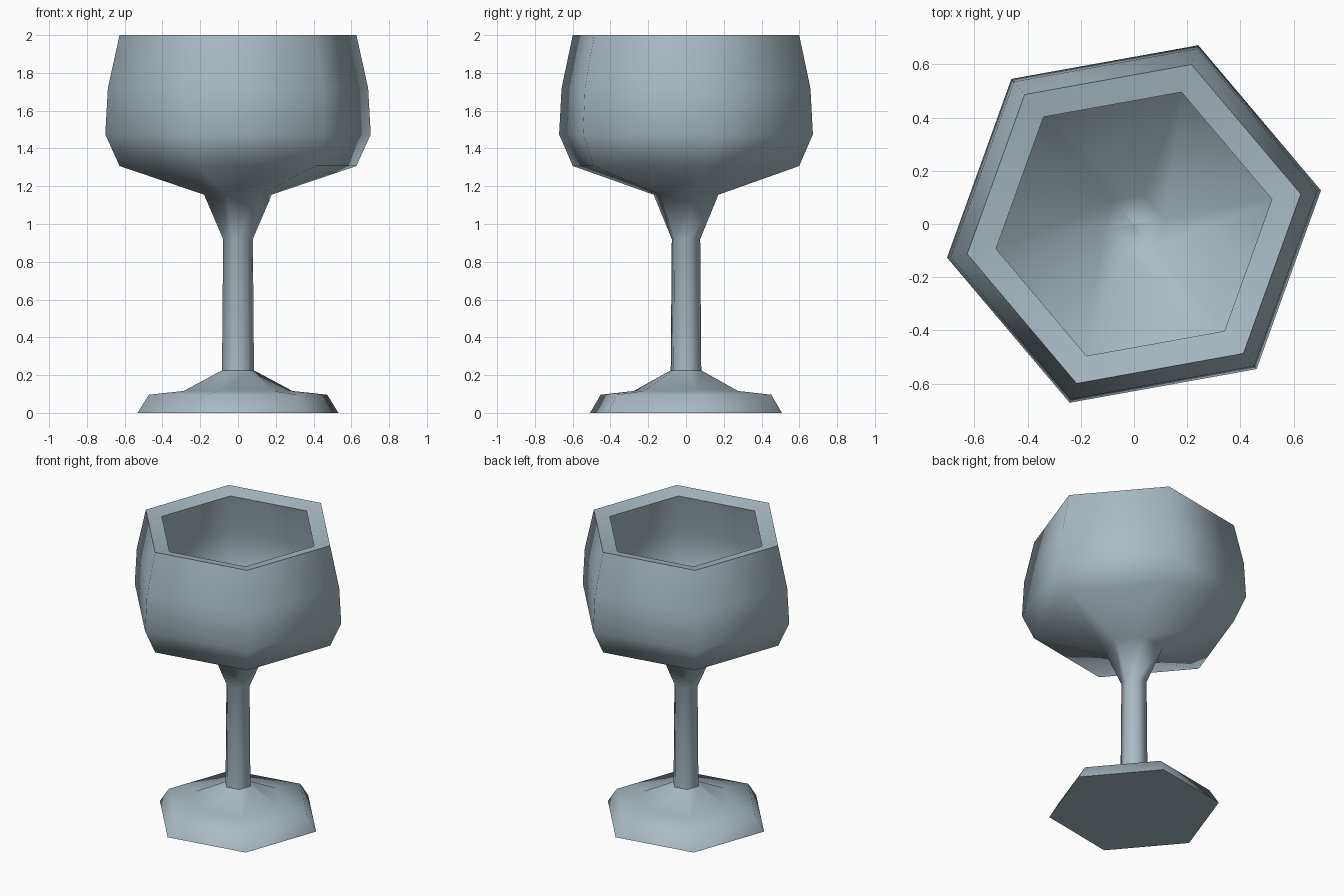
import bpy, bmesh, math

if "Cube" in bpy.data.objects:
    bpy.data.objects.remove(bpy.data.objects["Cube"])

SIDES = 6
TURN = math.radians(10.2)

glass = bpy.data.materials.new("blue grey")
glass.diffuse_color = (0.40, 0.50, 0.55, 1)
glass.use_nodes = True
glass.node_tree.nodes["Principled BSDF"].inputs["Base Color"].default_value = glass.diffuse_color

# Outer profile (radius, height): foot, stem, bowl, rim
PROFILE = [(0.54, 0), (0.48, 0.096), (0.293, 0.116), (0.086, 0.225),
           (0.08, 0.92), (0.182, 1.155), (0.637, 1.307),
           (0.714, 1.475), (0.7, 1.72), (0.637, 2.0)]
SHARP = (0, 3, 9)  # hard rings: foot edge, stem base, rim

# Six-sided lathe with a closed bottom and an open top
bm = bmesh.new()
rings = []
for r, z in PROFILE:
    rings.append([bm.verts.new((r * math.cos(TURN + i * math.tau / SIDES),
                                r * math.sin(TURN + i * math.tau / SIDES), z))
                  for i in range(SIDES)])
for a, b in zip(rings, rings[1:]):
    for i in range(SIDES):
        j = (i + 1) % SIDES
        bm.faces.new((a[i], a[j], b[j], b[i]))
bm.faces.new(rings[0][::-1])
for f in bm.faces:
    f.smooth = True
for k in SHARP:
    for i in range(SIDES):
        bm.edges.get((rings[k][i], rings[k][(i + 1) % SIDES])).smooth = False
mesh = bpy.data.meshes.new("goblet")
bm.to_mesh(mesh)
bm.free()
mesh.materials.append(glass)
goblet = bpy.data.objects.new("goblet", mesh)
bpy.context.collection.objects.link(goblet)

# Wall thickness, inwards
wall = goblet.modifiers.new("wall", 'SOLIDIFY')
wall.thickness = 0.113
wall.offset = -1
